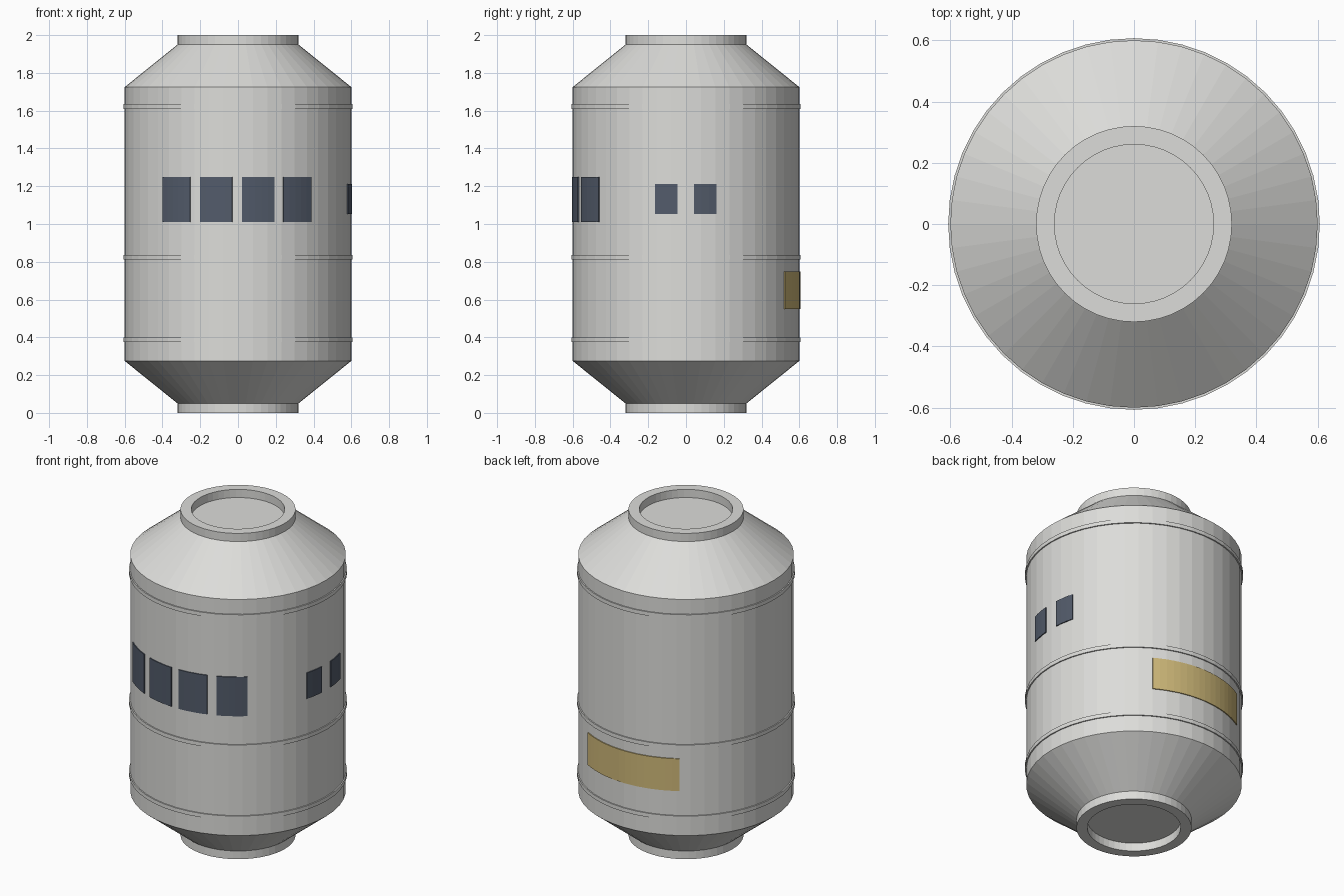
import bpy
from math import cos, sin, radians, pi, ceil

SIDES = 48

old = bpy.data.objects.get("Cube")
if old:
    bpy.data.objects.remove(old, do_unlink=True)


def material(name, rgb):
    m = bpy.data.materials.new(name)
    m.use_nodes = True
    m.diffuse_color = (*rgb, 1)
    m.node_tree.nodes["Principled BSDF"].inputs["Base Color"].default_value = (*rgb, 1)
    return m


hull_grey = material("hull grey", (0.72, 0.72, 0.70))
glass_blue = material("dark blue glass", (0.085, 0.105, 0.145))
panel_gold = material("gold", (0.62, 0.48, 0.19))


def make(name, verts, faces, mat):
    mesh = bpy.data.meshes.new(name)
    mesh.from_pydata(verts, [], faces)
    mesh.materials.append(mat)
    ob = bpy.data.objects.new(name, mesh)
    bpy.context.collection.objects.link(ob)
    return ob


def lathe(name, profile, mat, closed=False):
    """Spin (radius, z) points about z; an open profile gets end caps."""
    n = len(profile)
    verts = [(r * cos(2 * pi * s / SIDES), r * sin(2 * pi * s / SIDES), z)
             for s in range(SIDES) for r, z in profile]
    faces = []
    for s in range(SIDES):
        a, b = s * n, (s + 1) % SIDES * n
        for i in range(n if closed else n - 1):
            j = (i + 1) % n
            faces.append((a + i, b + i, b + j, a + j))
    if not closed:
        faces.append([s * n for s in reversed(range(SIDES))])
        faces.append([s * n + n - 1 for s in range(SIDES)])
    return make(name, verts, faces, mat)


def curved_plate(name, start, end, z0, z1, mat, inner=0.598, outer=0.605):
    """Thin plate wrapped round the hull between two angles in degrees."""
    steps = max(2, ceil((end - start) / 4))
    verts, faces = [], []
    for s in range(steps + 1):
        a = radians(start + (end - start) * s / steps)
        verts += [(r * cos(a), r * sin(a), z)
                  for r, z in ((inner, z0), (outer, z0), (outer, z1), (inner, z1))]
    for s in range(steps):
        for i in range(4):
            a, j = s * 4, (i + 1) % 4
            faces.append((a + i, a + 4 + i, a + 4 + j, a + j))
    k = steps * 4
    faces += [(0, 1, 2, 3), (k + 3, k + 2, k + 1, k)]
    return make(name, verts, faces, mat)


# Hull with tapered ends, docking collars and recessed hatches
lower = [(0.26, 0.05), (0.26, 0), (0.32, 0), (0.32, 0.05), (0.6, 0.275)]
upper = [(r, 2 - z) for r, z in reversed(lower)]
lathe("hull", lower + upper, hull_grey)

# Reinforcing bands
for label, z in (("lower", 0.386), ("middle", 0.823), ("upper", 1.622)):
    lathe(label + "_band", [(0.595, z - 0.012), (0.607, z - 0.012),
                            (0.607, z + 0.012), (0.595, z + 0.012)], hull_grey, True)

# Four front windows
for i, mid in enumerate((-33, -11.2, 10.2, 31.8)):
    curved_plate(f"front_window_{i + 1}", mid - 98.3 + 0, mid - 81.7, 1.01, 1.25, glass_blue)

# Two small side windows
for i, mid in enumerate((-10, 9.7)):
    curved_plate(f"side_window_{i + 1}", mid - 5.7, mid + 5.7, 1.053, 1.212, glass_blue)

# Gold panel on the back
curved_plate("back_panel", 60, 121.5, 0.55, 0.748, panel_gold)
